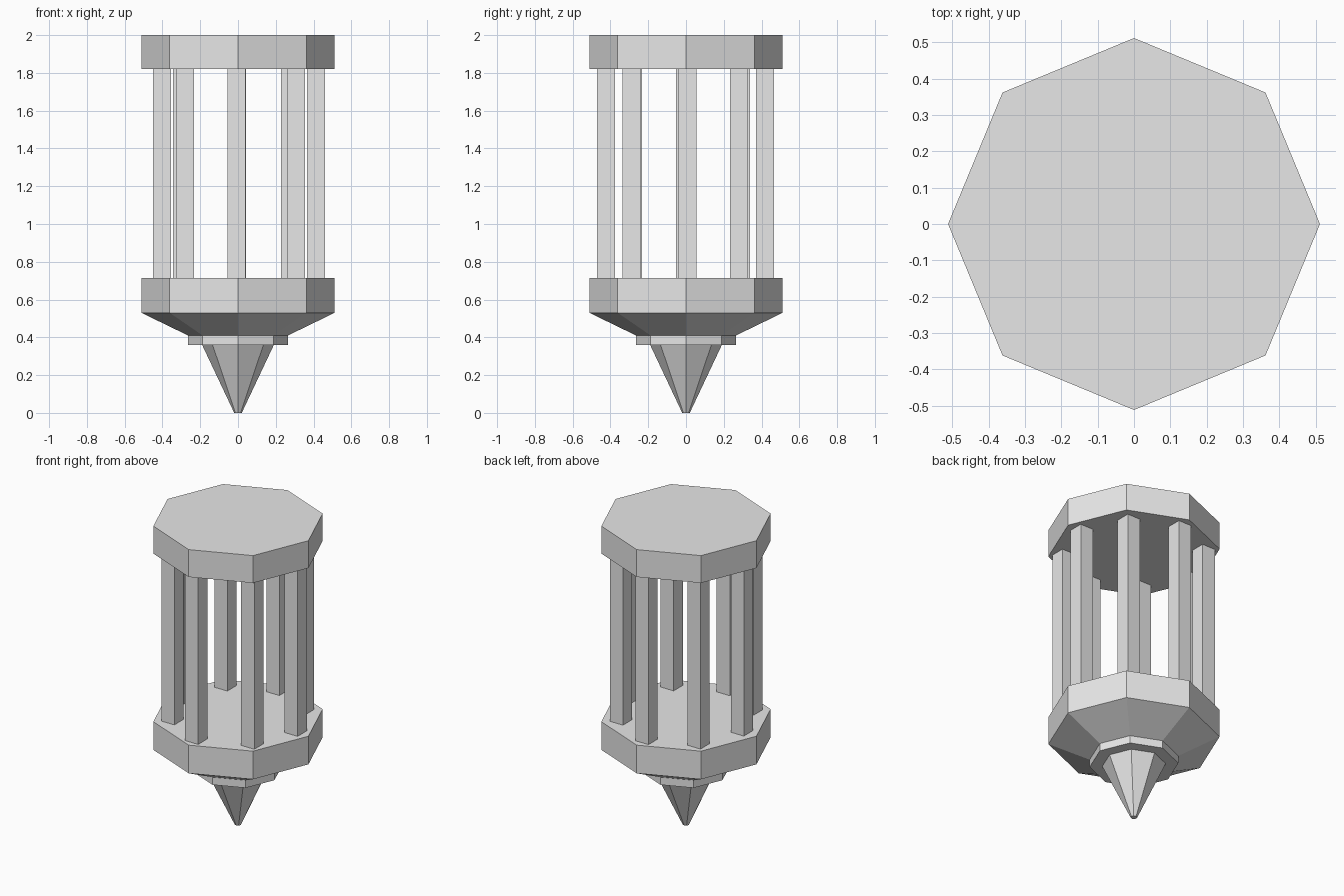
import bpy

cube = bpy.data.objects.get("Cube")
if cube:
    bpy.data.objects.remove(cube, do_unlink=True)

GREY = (0.8, 0.8, 0.8, 1)
grey = bpy.data.materials.new("light grey")
grey.use_nodes = True
grey.diffuse_color = GREY
grey.node_tree.nodes["Principled BSDF"].inputs["Base Color"].default_value = GREY


def finish(name):
    obj = bpy.context.object
    obj.name = obj.data.name = name
    obj.data.materials.append(grey)


def octagon(name, z_low, z_high, r_low, r_high):
    """Flat-sided eight-sided frustum with corners on the axes."""
    bpy.ops.mesh.primitive_cone_add(
        vertices=8, radius1=r_low, radius2=r_high, depth=z_high - z_low,
        location=(0, 0, (z_low + z_high) / 2))
    finish(name)


R = 0.512
FLOOR, CEILING = 0.715, 1.82

# Cap and base of the cage
octagon("top_cap", CEILING, 2.0, R, R)
octagon("base_plate", 0.53, FLOOR, R, R)

# Tapering underside, collar and pointed tip
octagon("base_taper", 0.41, 0.53, 0.265, R)
octagon("collar", 0.36, 0.41, 0.265, 0.265)
octagon("tip_spike", 0.0, 0.36, 0.02, 0.19)

# Square posts, slightly unevenly spaced around the ring
POSTS = {
    "front": (-0.007, -0.424), "front_left": (0.306, -0.288),
    "left": (0.413, 0.009), "back_left": (0.276, 0.281),
    "back": (-0.006, 0.418), "back_right": (-0.296, 0.292),
    "right": (-0.402, -0.006), "front_right": (-0.281, -0.28),
}
for side, (x, y) in POSTS.items():
    bpy.ops.mesh.primitive_cube_add(size=1, location=(x, y, (FLOOR + CEILING) / 2))
    bpy.context.object.scale = (0.095, 0.095, CEILING - FLOOR)
    bpy.ops.object.transform_apply(location=False, rotation=False, scale=True)
    finish("post_" + side)
